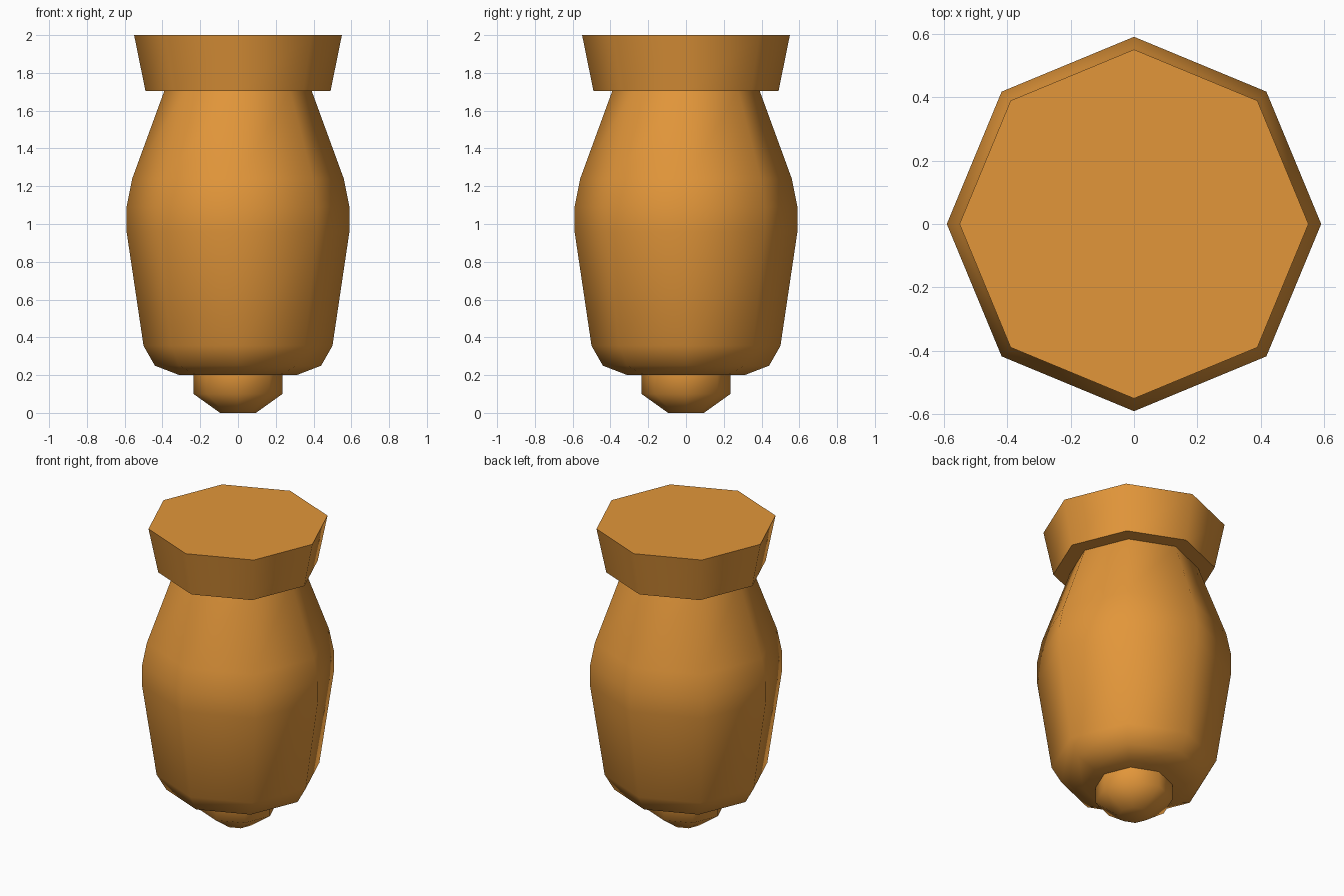
import bpy, bmesh, math

if "Cube" in bpy.data.objects:
    bpy.data.objects.remove(bpy.data.objects["Cube"])

SIDES = 8

orange = bpy.data.materials.new("warm_orange")
orange.diffuse_color = (0.76, 0.305, 0.042, 1.0)
orange.use_nodes = True
orange.node_tree.nodes["Principled BSDF"].inputs["Base Color"].default_value = orange.diffuse_color


def lathe(name, profile):
    """Turn (radius, z) rings into a closed eight-sided solid."""
    bm = bmesh.new()
    rings = [[bm.verts.new((r * math.cos(math.tau * i / SIDES),
                            r * math.sin(math.tau * i / SIDES), z))
              for i in range(SIDES)] for r, z in profile]
    for low, high in zip(rings, rings[1:]):
        for i in range(SIDES):
            j = (i + 1) % SIDES
            bm.faces.new((low[i], low[j], high[j], high[i]))
    bm.faces.new(rings[0][::-1])
    bm.faces.new(rings[-1])
    mesh = bpy.data.meshes.new(name)
    bm.to_mesh(mesh)
    bm.free()
    mesh.materials.append(orange)
    obj = bpy.data.objects.new(name, mesh)
    bpy.context.collection.objects.link(obj)
    bpy.ops.object.select_all(action='DESELECT')
    obj.select_set(True)
    bpy.context.view_layer.objects.active = obj
    bpy.ops.object.shade_smooth_by_angle(angle=math.radians(60))
    return obj


# Small knob underneath
lathe("bottom_knob", [(0.095, 0.0), (0.235, 0.10), (0.235, 0.203)])

# Bulging body
lathe("body", [(0.31, 0.20), (0.44, 0.25), (0.50, 0.355), (0.59, 0.96),
               (0.59, 1.09), (0.56, 1.24), (0.39, 1.705)])

# Flared cap
lathe("cap", [(0.49, 1.705), (0.55, 2.0)])
